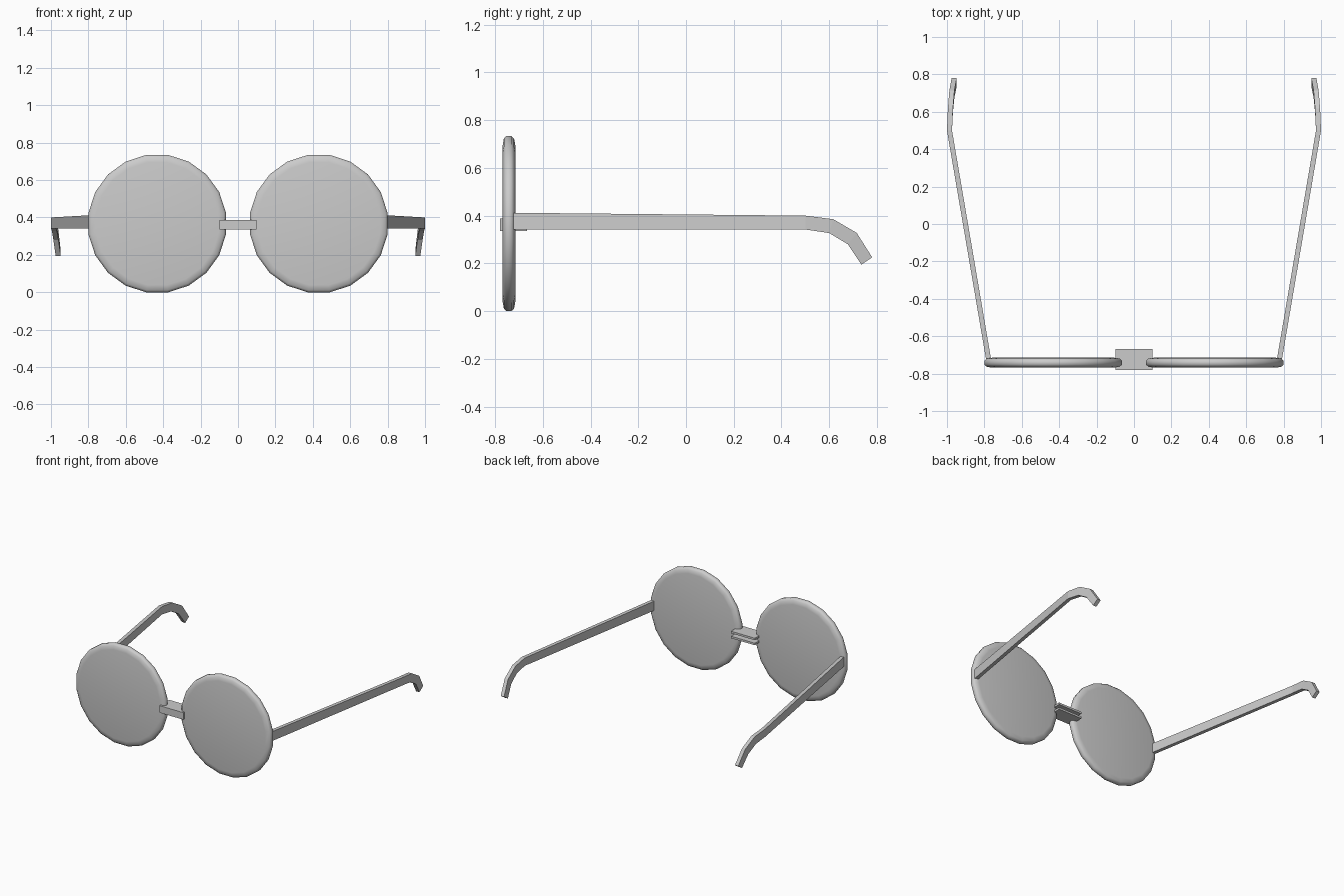
import bpy
import bmesh
import math
from mathutils import Matrix, Vector

cube = bpy.data.objects.get("Cube")
if cube:
    bpy.data.objects.remove(cube, do_unlink=True)

grey = bpy.data.materials.new("plain grey")
grey.use_nodes = True
grey.diffuse_color = (0.6, 0.6, 0.6, 1)
grey.node_tree.nodes["Principled BSDF"].inputs["Base Color"].default_value = (0.6, 0.6, 0.6, 1)


def make_object(name, bm, smooth=None):
    bmesh.ops.recalc_face_normals(bm, faces=bm.faces)
    mesh = bpy.data.meshes.new(name)
    bm.to_mesh(mesh)
    bm.free()
    mesh.materials.append(grey)
    obj = bpy.data.objects.new(name, mesh)
    bpy.context.collection.objects.link(obj)
    if smooth:
        bpy.ops.object.select_all(action='DESELECT')
        obj.select_set(True)
        bpy.context.view_layer.objects.active = obj
        bpy.ops.object.shade_smooth_by_angle(angle=math.radians(smooth))
    return obj


def loft(bm, rings):
    """Join equal rings of points into a closed solid."""
    loops = [[bm.verts.new(p) for p in ring] for ring in rings]
    for a, b in zip(loops, loops[1:]):
        for i in range(len(a)):
            j = (i + 1) % len(a)
            bm.faces.new((a[i], a[j], b[j], b[i]))
    bm.faces.new(loops[0])
    bm.faces.new(loops[-1])


# Round lens: twenty sides with a softened rim
def make_lens(name, side):
    sides, radius = 20, 0.372
    rim = [(0.04, -0.768), (0.012, -0.763), (0, -0.752),
           (0, -0.732), (0.012, -0.72), (0.04, -0.715)]
    rings = []
    for inset, y in rim:
        ring = []
        for i in range(sides):
            a = 2 * math.pi * (i + 0.5) / sides
            r = radius - inset
            ring.append((side * 0.432 + r * math.cos(a), y, 0.367 + r * math.sin(a)))
        rings.append(ring)
    bm = bmesh.new()
    loft(bm, rings)
    make_object(name, bm, 50)


# Temple arm: flat bar splaying outward, with a hooked ear end
# Each section: top y, top z, bottom y, bottom z, outer x
ARM = [(-0.73, 0.412, -0.73, 0.342, 0.79),
       (0.5, 0.4, 0.5, 0.342, 1.0),
       (0.617, 0.385, 0.6, 0.327, 0.995),
       (0.715, 0.328, 0.678, 0.28, 0.987),
       (0.78, 0.225, 0.735, 0.195, 0.975)]


def make_arm(name, side):
    width = 0.027
    rings = [[(side * x, ty, tz), (side * (x - width), ty, tz),
              (side * (x - width), by, bz), (side * x, by, bz)]
             for ty, tz, by, bz, x in ARM]
    bm = bmesh.new()
    loft(bm, rings)
    make_object(name, bm)


for word, side in (("left", 1), ("right", -1)):
    make_lens(word + "_lens", side)
    make_arm(word + "_arm", side)

# Bridge: channel section open at the back
front, back, low, high, wall = -0.78, -0.667, 0.335, 0.387, 0.015
profile = [(front, low), (back, low), (back, low + wall), (front + wall, low + wall),
           (front + wall, high - wall), (back, high - wall), (back, high), (front, high)]
bm = bmesh.new()
loft(bm, [[(x, y, z) for y, z in profile] for x in (-0.098, 0.098)])
make_object("bridge", bm)
